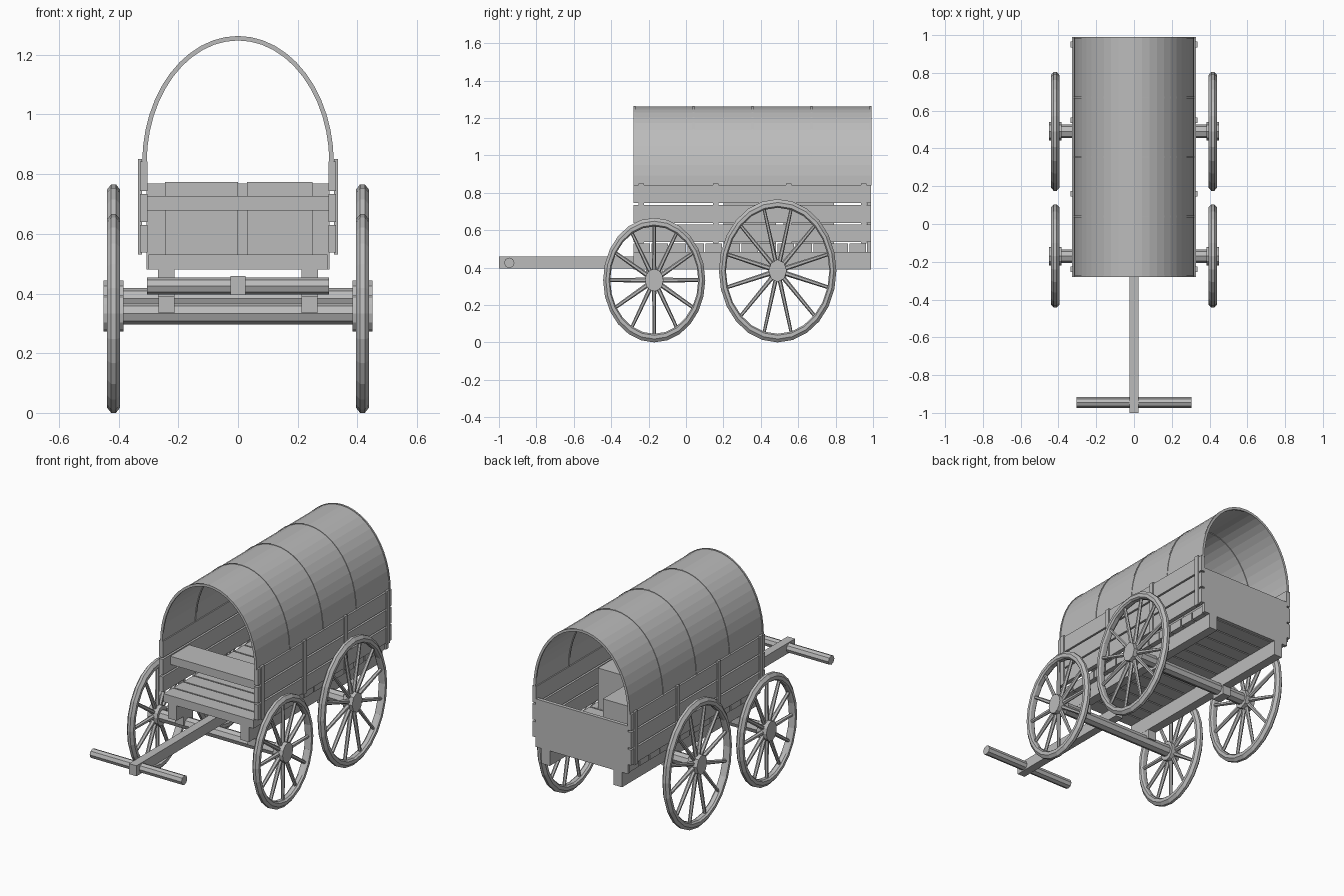
import bpy, bmesh
from math import pi, sin, cos
from mathutils import Matrix, Vector

cube = bpy.data.objects.get("Cube")
if cube:
    bpy.data.objects.remove(cube, do_unlink=True)

grey = bpy.data.materials.new("plain_grey")
grey.use_nodes = True
grey.diffuse_color = (0.5, 0.5, 0.5, 1)
grey.node_tree.nodes["Principled BSDF"].inputs["Base Color"].default_value = (0.5, 0.5, 0.5, 1)


def finish(name, bm):
    bmesh.ops.recalc_face_normals(bm, faces=bm.faces)
    mesh = bpy.data.meshes.new(name)
    bm.to_mesh(mesh)
    bm.free()
    mesh.materials.append(grey)
    obj = bpy.data.objects.new(name, mesh)
    bpy.context.scene.collection.objects.link(obj)
    return obj


def add_box(bm, x, y, z):
    """Box from (low, high) pairs."""
    size = Matrix.Diagonal((x[1] - x[0], y[1] - y[0], z[1] - z[0], 1))
    mid = Vector((sum(x) / 2, sum(y) / 2, sum(z) / 2))
    bmesh.ops.create_cube(bm, size=1, matrix=Matrix.Translation(mid) @ size)


def box(name, x, y, z):
    bm = bmesh.new()
    add_box(bm, x, y, z)
    return finish(name, bm)


def add_rod(bm, a, b, r1, r2, sides):
    """Tapered rod between two points."""
    a, b = Vector(a), Vector(b)
    turn = (b - a).to_track_quat('Z', 'Y').to_matrix().to_4x4()
    bmesh.ops.create_cone(bm, cap_ends=True, segments=sides, radius1=r1, radius2=r2,
                          depth=(b - a).length, matrix=Matrix.Translation((a + b) / 2) @ turn)


def rod(name, a, b, r, sides):
    bm = bmesh.new()
    add_rod(bm, a, b, r, r, sides)
    return finish(name, bm)


def add_loops(bm, loops, closed):
    """Skin a list of closed section loops."""
    rings = [[bm.verts.new(p) for p in loop] for loop in loops]
    n = len(rings[0])
    for i in range(len(rings) if closed else len(rings) - 1):
        p, q = rings[i], rings[(i + 1) % len(rings)]
        for k in range(n):
            bm.faces.new((p[k], p[(k + 1) % n], q[(k + 1) % n], q[k]))
    if not closed:
        bm.faces.new(rings[0])
        bm.faces.new(rings[-1])


SQUASH = 0.82  # wheels are narrower than they are tall


def wheel(name, side, y, radius, phase, hub_sides):
    bm = bmesh.new()
    # rim section as (inset from the outer radius, half width)
    half = [(0, 0.008), (0.018, 0.022), (0.038, 0.022), (0.046, 0.012)]
    section = half + [(d, -w) for d, w in reversed(half)]
    loops = []
    for i in range(24):
        a = 2 * pi * i / 24
        loops.append([(w, (radius - d) * sin(a), (radius - d) * cos(a)) for d, w in section])
    add_loops(bm, loops, True)
    for i in range(12):
        a = 2 * pi * i / 12 + phase
        d = Vector((0, sin(a), cos(a)))
        add_rod(bm, d * 0.03, d * (radius - 0.035), 0.014, 0.01, 6)
    add_rod(bm, (-0.033, 0, 0), (0.033, 0, 0), 0.06, 0.06, hub_sides)
    bmesh.ops.transform(bm, verts=bm.verts, matrix=Matrix.Translation((side * 0.417, y, radius))
                        @ Matrix.Diagonal((1, SQUASH, 1, 1)))
    finish(name, bm)


FRONT, REAR = -0.28, 0.99
axles = [("front", -0.17, 0.333, 0, 12), ("rear", 0.49, 0.383, pi / 12, 8)]

# Running gear
for label, y, radius, phase, hub_sides in axles:
    rod(label + "_axle", (-0.41, y, radius), (0.41, y, radius), 0.036, 8)
    for side, word in ((1, "left"), (-1, "right")):
        wheel(label + "_" + word + "_wheel", side, y, radius, phase, hub_sides)
        box(label + "_" + word + "_axle_block", (side * 0.24 - 0.027, side * 0.24 + 0.027),
            (y - 0.045, y + 0.045), (0.335, 0.42))

# Tongue and crossbar
box("tongue", (-0.025, 0.025), (-1, -0.13), (0.395, 0.458))
rod("tongue_crossbar", (-0.305, -0.945, 0.425), (0.305, -0.945, 0.425), 0.028, 8)

# Floor of crosswise planks
bm = bmesh.new()
count = 13
step = (REAR - 0.02 - FRONT) / count
for i in range(count):
    y = FRONT + i * step
    add_box(bm, (-0.3, 0.3), (y, y + step - 0.008), (0.48, 0.53))
finish("floor_planks", bm)

# Sides: rail below, planks with gaps, upright cleats
for side, word in ((1, "left"), (-1, "right")):
    box(word + "_floor_rail", (side * 0.24 - 0.028, side * 0.24 + 0.028), (FRONT, REAR), (0.39, 0.482))
    bm = bmesh.new()
    for low, high in ((0.537, 0.629), (0.639, 0.734), (0.744, 0.842)):
        add_box(bm, sorted((side * 0.303, side * 0.329)), (FRONT, REAR), (low, high))
    finish(word + "_side_planks", bm)
    bm = bmesh.new()
    for y in (-0.24, 0.16, 0.55, 0.95):
        add_box(bm, sorted((side * 0.322, side * 0.335)), (y - 0.015, y + 0.015), (0.53, 0.85))
    finish(word + "_side_cleats", bm)

# Tailgate, seat and cargo
box("tailgate", (-0.306, 0.306), (REAR - 0.022, REAR), (0.48, 0.768))
box("seat", (-0.303, 0.303), (-0.21, -0.03), (0.678, 0.727))
box("right_crate", (-0.245, 0), (0.52, 0.79), (0.53, 0.774))
box("left_crate", (0.03, 0.25), (0.2, 0.48), (0.53, 0.774))


# Canvas cover and its hoops
def arch(name, y0, y1, grow, thick):
    bm = bmesh.new()
    loops = []
    for i in range(25):
        a = pi * i / 24
        outer = (0.318 + grow, 0.422 + grow)
        inner = (outer[0] - thick, outer[1] - thick)
        loops.append([(r[0] * cos(a), y, 0.838 + r[1] * sin(a))
                      for r, y in ((outer, y0), (outer, y1), (inner, y1), (inner, y0))])
    add_loops(bm, loops, False)
    finish(name, bm)


arch("canvas_cover", FRONT, REAR, 0, 0.008)
for i in range(5):
    y = FRONT + 0.004 + i * (REAR - FRONT - 0.008) / 4
    arch("cover_hoop", y - 0.005, y + 0.005, 0.003, 0.015)
